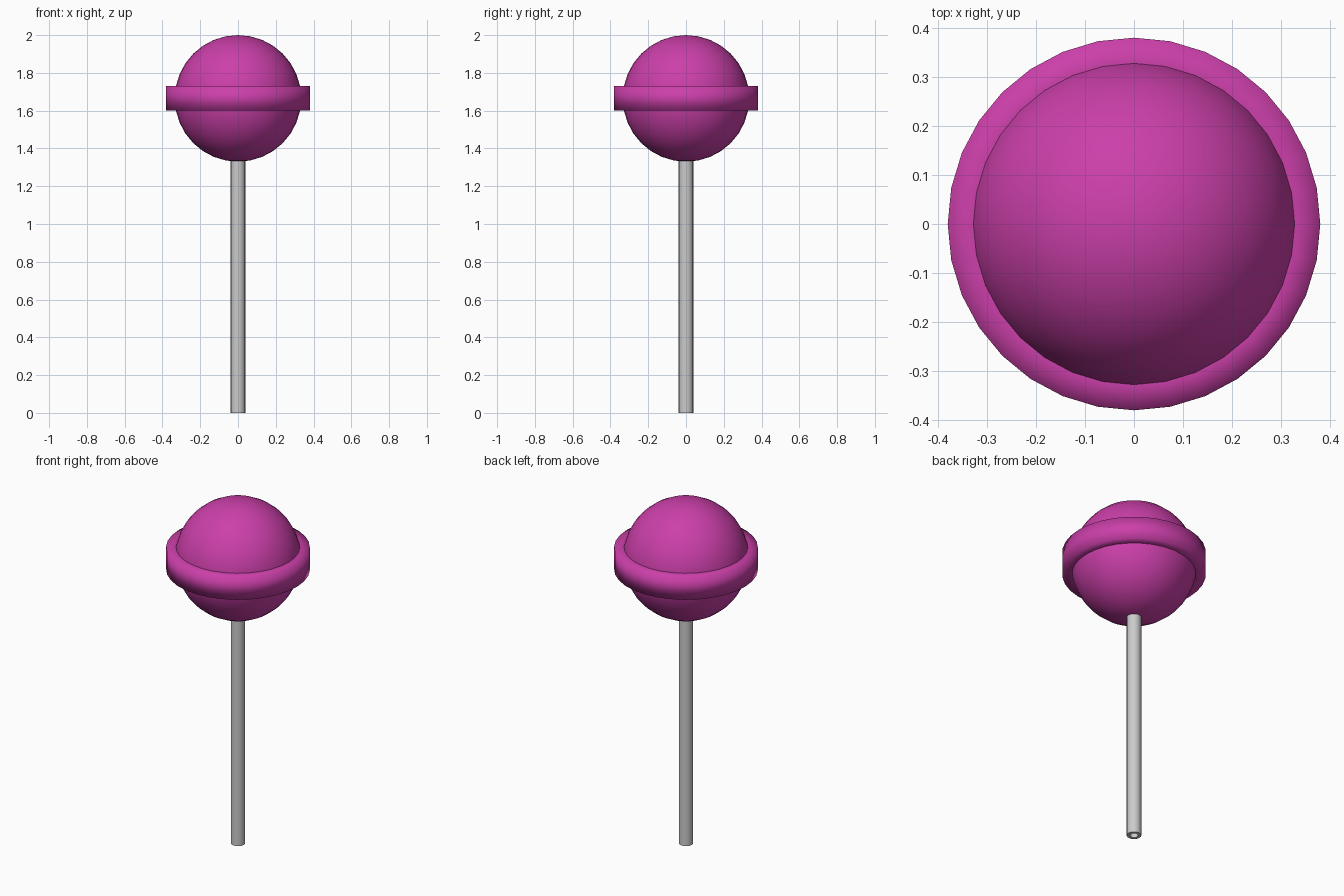
import bpy, bmesh
from math import cos, sin, pi, radians

if "Cube" in bpy.data.objects:
    bpy.data.objects.remove(bpy.data.objects["Cube"])


def material(name, color):
    m = bpy.data.materials.new(name)
    m.diffuse_color = color
    m.use_nodes = True
    m.node_tree.nodes["Principled BSDF"].inputs["Base Color"].default_value = m.diffuse_color
    return m


def lathe(name, profile, sides, closed=False, smooth_angle=None, mat=None):
    """Revolve (radius, z) points around z; points on the axis become poles."""
    bm = bmesh.new()
    rings = []
    for r, z in profile:
        n = 1 if r < 1e-5 else sides
        rings.append([bm.verts.new((r * cos(2 * pi * i / sides),
                                    r * sin(2 * pi * i / sides), z)) for i in range(n)])
    pairs = list(zip(rings, rings[1:]))
    if closed:
        pairs.append((rings[-1], rings[0]))
    for a, b in pairs:
        for i in range(sides):
            j = (i + 1) % sides
            quad = [a[i % len(a)], a[j % len(a)], b[j % len(b)], b[i % len(b)]]
            bm.faces.new(list(dict.fromkeys(quad)))
    bmesh.ops.recalc_face_normals(bm, faces=bm.faces)
    mesh = bpy.data.meshes.new(name)
    bm.to_mesh(mesh)
    bm.free()
    ob = bpy.data.objects.new(name, mesh)
    bpy.context.collection.objects.link(ob)
    if mat:
        mesh.materials.append(mat)
    bpy.ops.object.select_all(action='DESELECT')
    ob.select_set(True)
    bpy.context.view_layer.objects.active = ob
    if smooth_angle is None:
        bpy.ops.object.shade_smooth()
    else:
        bpy.ops.object.shade_smooth_by_angle(angle=radians(smooth_angle))
    return ob


candy = material("candy_pink", (0.60, 0.05, 0.40, 1))
R, CZ = 0.335, 1.665
band = pi / 16                      # one latitude step of the ball
inner, half = R * cos(band), R * sin(band)

# Candy ball
lathe("candy_ball",
      [(R * sin(pi * k / 16), CZ - R * cos(pi * k / 16)) for k in range(17)],
      32, mat=candy)

# Raised rim around the ball's equator, with soft shading over its edges
lathe("candy_rim",
      [(inner, CZ - half), (0.381, CZ - half), (0.381, CZ + half), (inner, CZ + half)],
      32, mat=candy)

# Hollow stick
lathe("stick",
      [(0.039, 0), (0.039, 1.35), (0.022, 1.35), (0.022, 0)],
      16, closed=True, smooth_angle=40)
